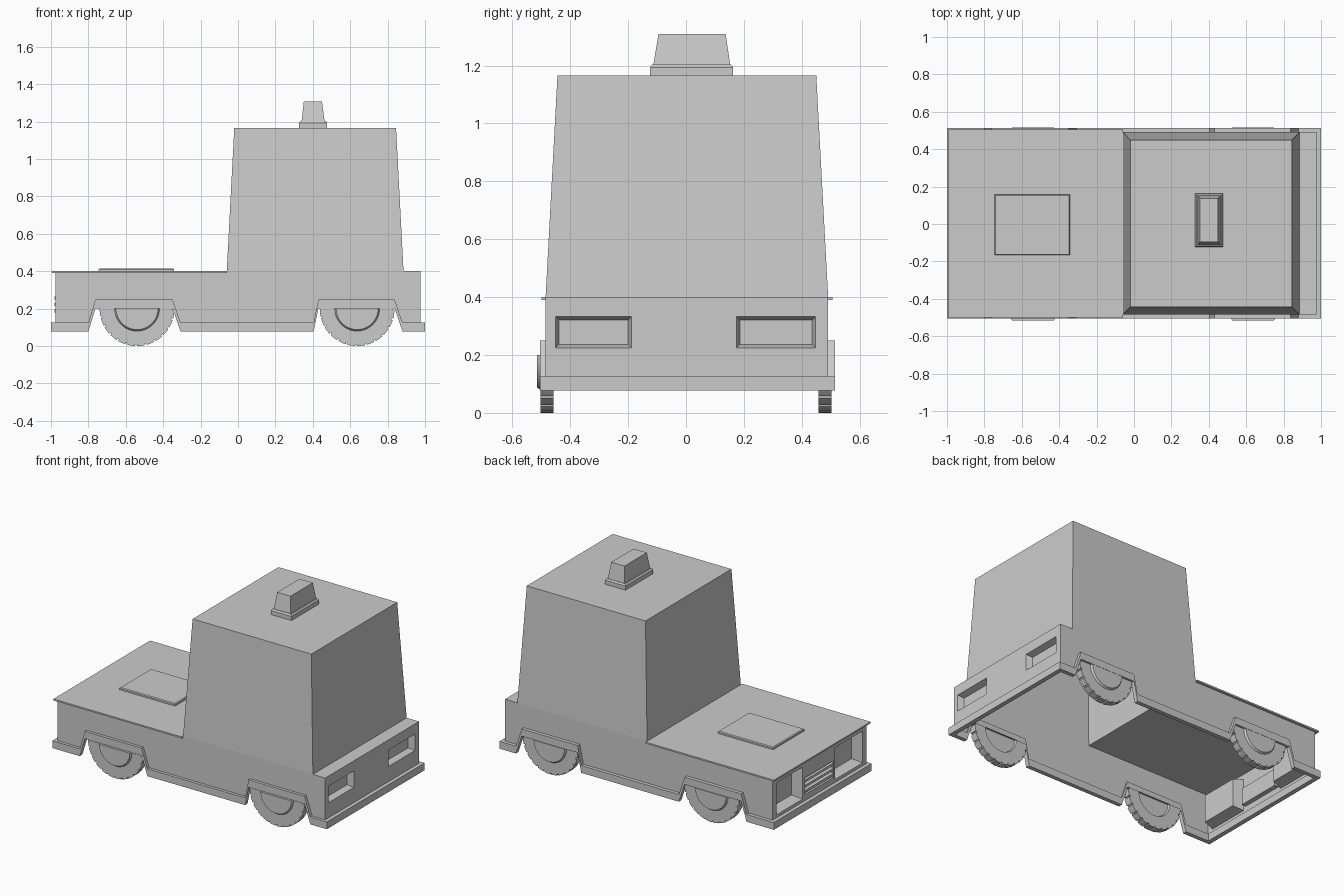
import bpy, bmesh, math

if "Cube" in bpy.data.objects:
    bpy.data.objects.remove(bpy.data.objects["Cube"])

CY = 0.003           # slight sideways offset of the body
HALF = 0.488         # half width of the body at the beltline
BELT = 0.40


def finish(name, bm):
    bmesh.ops.remove_doubles(bm, verts=bm.verts, dist=1e-5)
    bmesh.ops.recalc_face_normals(bm, faces=bm.faces)
    me = bpy.data.meshes.new(name)
    bm.to_mesh(me)
    bm.free()
    ob = bpy.data.objects.new(name, me)
    bpy.context.collection.objects.link(ob)
    return ob


def face(bm, pts):
    return bm.faces.new([bm.verts.new(p) for p in pts])


def rect(x0, x1, y0, y1, z):
    return [(x0, y0, z), (x1, y0, z), (x1, y1, z), (x0, y1, z)]


def frustums(name, levels):
    """Closed stack of rectangles, each (x0, x1, y0, y1, z)."""
    bm = bmesh.new()
    rings = [[bm.verts.new(p) for p in rect(*l)] for l in levels]
    for a, b in zip(rings, rings[1:]):
        for i in range(4):
            j = (i + 1) % 4
            bm.faces.new((a[i], a[j], b[j], b[i]))
    bm.faces.new(rings[0])
    bm.faces.new(rings[-1])
    return finish(name, bm)


def end_panel(name, x, inward, top, pockets):
    """End wall with tapered pockets, each (y0, y1, z0, z1, depth, taper)."""
    bm = bmesh.new()
    ys = sorted({CY - HALF, CY + HALF, *[v for p in pockets for v in p[:2]]})
    zs = sorted({0.08, top, *[v for p in pockets for v in p[2:4]]})
    for y0, y1 in zip(ys, ys[1:]):
        for z0, z1 in zip(zs, zs[1:]):
            yc, zc = (y0 + y1) / 2, (z0 + z1) / 2
            if not any(p[0] < yc < p[1] and p[2] < zc < p[3] for p in pockets):
                face(bm, [(x, y0, z0), (x, y1, z0), (x, y1, z1), (x, y0, z1)])
    for y0, y1, z0, z1, d, t in pockets:
        a = [(x, y0, z0), (x, y1, z0), (x, y1, z1), (x, y0, z1)]
        xi = x + inward * d
        b = [(xi, y0 + t, z0 + t), (xi, y1 - t, z0 + t), (xi, y1 - t, z1 - t), (xi, y0 + t, z1 - t)]
        face(bm, b)
        for i in range(4):
            j = (i + 1) % 4
            face(bm, [a[i], a[j], b[j], b[i]])
    return finish(name, bm)


# Lower edge of the sides, stepping over both wheel arches
edge = [(-1.0, 0.077), (-0.80, 0.077), (-0.762, 0.202), (-0.35, 0.202), (-0.307, 0.077),
        (0.404, 0.077), (0.43, 0.202), (0.837, 0.202), (0.88, 0.077), (1.0, 0.077)]
TRIM = 0.048

# Open-bottomed body shell: sides, rear deck and hollow cabin
bm = bmesh.new()
for s in (-1, 1):
    y = CY + s * HALF
    xs = [max(-0.975, min(0.975, p[0])) for p in edge]
    low = [(x, y, p[1]) for x, p in zip(xs, edge)]
    face(bm, low + [(0.975, y, BELT), (0.885, y, BELT), (-0.06, y, BELT), (-0.975, y, BELT)])
face(bm, rect(0.885, 0.975, CY - HALF, CY + HALF, BELT))
base = rect(-0.06, 0.885, CY - HALF, CY + HALF, BELT)
roof = rect(-0.02, 0.845, CY - 0.447, CY + 0.447, 1.166)
face(bm, roof)
for i in range(4):
    j = (i + 1) % 4
    face(bm, [base[i], base[j], roof[j], roof[i]])
finish("body_and_cabin", bm)

# End walls with lamp pockets and grille opening
end_panel("tail_panel", 0.975, -1, BELT,
          [(-0.45, -0.188, 0.225, 0.333, 0.04, 0.012), (0.175, 0.448, 0.225, 0.333, 0.04, 0.012)])
end_panel("nose_panel", -0.975, 1, 0.395,
          [(-0.445, -0.16, 0.145, 0.355, 0.07, 0.015), (0.18, 0.45, 0.145, 0.355, 0.07, 0.015),
           (-0.14, 0.16, 0.165, 0.275, 0.03, 0.0)])
for k in range(3):
    z = 0.18 + 0.034 * k
    frustums("grille_slat", [(-0.98, -0.95, -0.14, 0.16, z), (-0.98, -0.95, -0.14, 0.16, z + 0.016)])

# Hood lid and raised hood pad
frustums("hood_lid", [(-0.995, -0.06, CY - 0.503, CY + 0.503, 0.39), (-0.995, -0.06, CY - 0.503, CY + 0.503, 0.40)])
frustums("hood_pad", [(-0.745, -0.342, -0.167, 0.158, 0.398), (-0.745, -0.342, -0.167, 0.158, 0.41),
                      (-0.740, -0.347, -0.162, 0.153, 0.415)])

# Skirt trim following the arches, plus bumpers across the ends
for s, side in ((-1, "front"), (1, "back")):
    bm = bmesh.new()
    y0, y1 = 0.005 + s * 0.482, 0.005 + s * 0.509
    loops = []
    for x, z in edge:
        loops.append([bm.verts.new(p) for p in
                      ((x, y0, z), (x, y1, z), (x, y1, z + TRIM), (x, y0, z + TRIM))])
    for a, b in zip(loops, loops[1:]):
        for i in range(4):
            j = (i + 1) % 4
            bm.faces.new((a[i], a[j], b[j], b[i]))
    bm.faces.new(loops[0])
    bm.faces.new(loops[-1])
    finish(side + "_skirt", bm)
for x0, x1, name in ((-1.0, -0.97, "nose_bumper"), (0.97, 1.0, "tail_bumper")):
    frustums(name, [(x0, x1, -0.478, 0.488, 0.077), (x0, x1, -0.478, 0.488, 0.077 + TRIM)])

# Roof beacon: base and tapered lens
frustums("beacon_base", [(0.326, 0.477, -0.124, 0.163, 1.16), (0.326, 0.477, -0.124, 0.163, 1.193),
                         (0.334, 0.469, -0.117, 0.156, 1.203)])
frustums("beacon_lens", [(0.340, 0.463, -0.113, 0.153, 1.20), (0.352, 0.449, -0.095, 0.137, 1.308)])


# Half wheels with treaded rims and hub discs
def half_wheel(name, cx, s):
    R, n = 0.2, 12
    pts = []
    for i in range(n):
        for f, r in ((0.0, R), (0.4, R), (0.8, R), (0.82, R - 0.009), (0.98, R - 0.009)):
            pts.append((math.pi * (1 + (i + f) / n), r))
    pts.append((2 * math.pi, R))
    profile = [(0.112, 0.468), (0.118, 0.457), (None, 0.457), (None, 0.503), (0.120, 0.503), (0.112, 0.515)]
    bm = bmesh.new()
    rings = []
    for r, y in profile:
        rings.append([bm.verts.new((cx + (r or rr) * math.cos(a), s * y, R + (r or rr) * math.sin(a)))
                      for a, rr in pts])
    for k, (a, b) in enumerate(zip(rings, rings[1:])):
        for i in range(len(pts) - 1):
            bm.faces.new((a[i], a[i + 1], b[i + 1], b[i]))
        if profile[k][1] != profile[k + 1][1]:
            bm.faces.new((a[-1], a[0], b[0], b[-1]))
    bm.faces.new(rings[0])
    bm.faces.new(rings[-1])
    finish(name, bm)


for cx, end in ((-0.54, "nose"), (0.637, "tail")):
    for s, side in ((-1, "front"), (1, "back")):
        half_wheel(f"{end}_{side}_wheel", cx, s)
